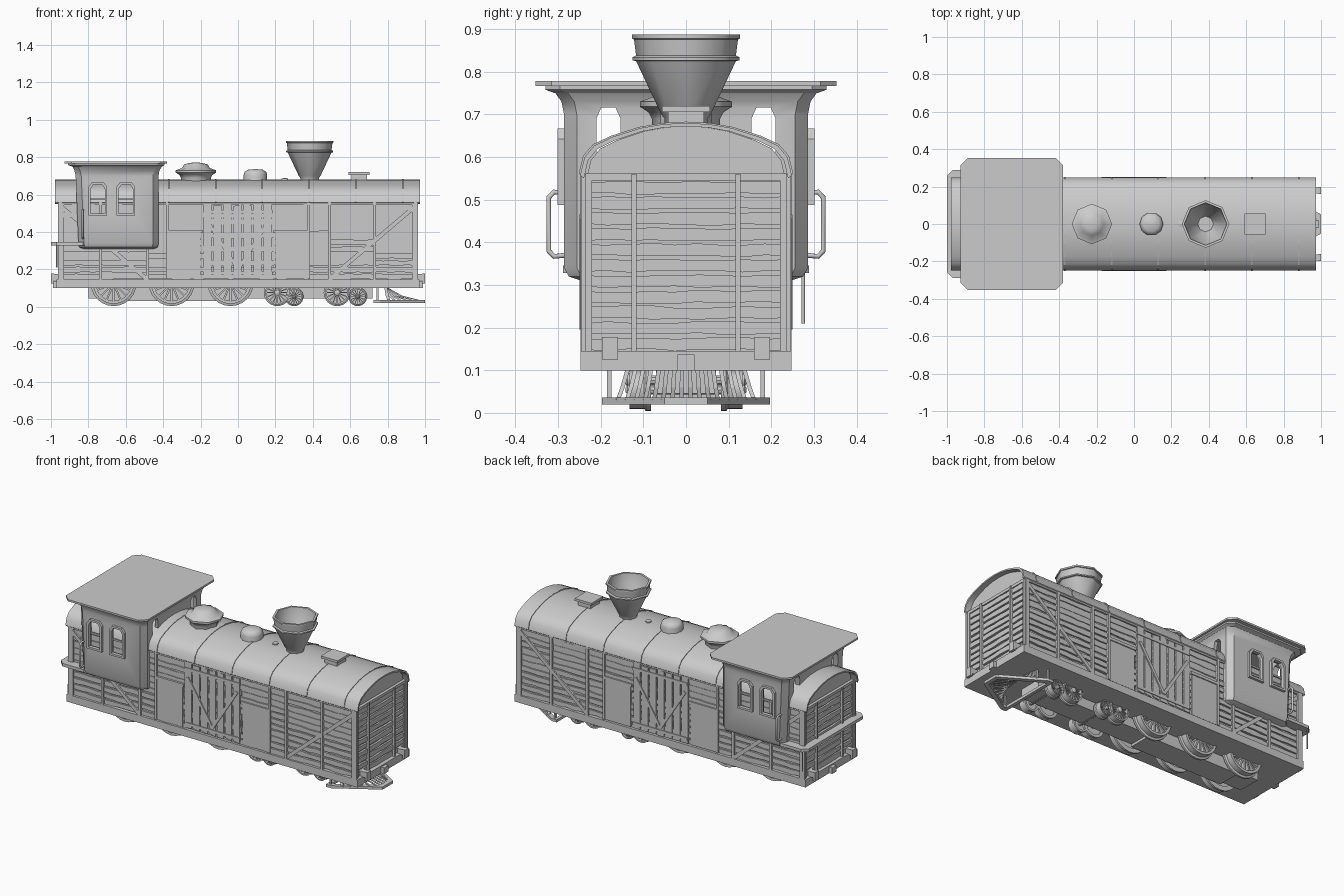
import bpy, bmesh, math, random
from mathutils import Vector

if "Cube" in bpy.data.objects:
    bpy.data.objects.remove(bpy.data.objects["Cube"])

random.seed(4)

# ---------- helpers ----------
def finish(bm, name, smooth=None):
    bmesh.ops.recalc_face_normals(bm, faces=bm.faces)
    me = bpy.data.meshes.new(name)
    bm.to_mesh(me)
    bm.free()
    ob = bpy.data.objects.new(name, me)
    bpy.context.collection.objects.link(ob)
    if smooth:
        bpy.ops.object.select_all(action='DESELECT')
        bpy.context.view_layer.objects.active = ob
        ob.select_set(True)
        bpy.ops.object.shade_smooth_by_angle(angle=math.radians(smooth))
    return ob

PUT = {'x': lambda u, v, a: (a, u, v), 'y': lambda u, v, a: (u, a, v), 'z': lambda u, v, a: (u, v, a)}

def loft(bm, rings, caps=True, closed=False):
    rows = [[bm.verts.new(p) for p in r] for r in rings]
    n = len(rows[0])
    pairs = list(zip(rows, rows[1:])) + ([(rows[-1], rows[0])] if closed else [])
    for a, b in pairs:
        for i in range(n):
            bm.faces.new((a[i], a[(i + 1) % n], b[(i + 1) % n], b[i]))
    if caps:
        bm.faces.new(rows[0])
        bm.faces.new(rows[-1])

def slab(bm, pts, axis, a0, a1):
    loft(bm, [[PUT[axis](u, v, a) for u, v in pts] for a in (a0, a1)])

def box(bm, x0, x1, y0, y1, z0, z1):
    slab(bm, [(x0, y0), (x1, y0), (x1, y1), (x0, y1)], 'z', z0, z1)

def strip(p, q, w):
    p, q = Vector(p), Vector(q)
    d = (q - p).normalized() * w / 2
    n = Vector((-d.y, d.x))
    return [tuple(v) for v in (p + n, q + n, q - n, p - n)]

def plank(u0, u1, z0, z1, n, j):
    us = [u0 + (u1 - u0) * i / n for i in range(n + 1)]
    return [(u, z0 + random.uniform(0, j)) for u in us] + [(u, z1 - random.uniform(0, j)) for u in us[::-1]]

def lathe(bm, prof, n, axis, c, closed=False):
    rings = [[Vector(c) + Vector(PUT[axis](r * math.cos(2 * math.pi * i / n), r * math.sin(2 * math.pi * i / n), h))
              for i in range(n)] for r, h in prof]
    loft(bm, rings, not closed, closed)

def rect8(x0, x1, hy, c, z):
    p = [(x0 + c, -hy), (x1 - c, -hy), (x1, -hy + c), (x1, hy - c), (x1 - c, hy), (x0 + c, hy), (x0, hy - c), (x0, -hy + c)]
    return [(x, y, z) for x, y in p]

def tube(name, pts, r):
    cu = bpy.data.curves.new(name, 'CURVE')
    cu.dimensions, cu.bevel_depth, cu.bevel_resolution, cu.use_fill_caps = '3D', r, 2, True
    sp = cu.splines.new('POLY')
    sp.points.add(len(pts) - 1)
    for p, co in zip(sp.points, pts):
        p.co = (*co, 1)
    bpy.context.collection.objects.link(bpy.data.objects.new(name, cu))

def cut(ob, bm):
    cutter = finish(bm, "cutter")
    cutter.hide_render = True
    m = ob.modifiers.new("cut", 'BOOLEAN')
    m.object, m.operation, m.solver = cutter, 'DIFFERENCE', 'EXACT'
    bpy.ops.object.select_all(action='DESELECT')
    bpy.context.view_layer.objects.active = ob
    ob.select_set(True)
    bpy.ops.object.modifier_apply(modifier=m.name)
    bpy.data.objects.remove(cutter)

# ---------- underframe and body core ----------
bm = bmesh.new()
box(bm, -.97, .97, -.247, .247, .10, .145)
finish(bm, "base_beam")
half = [(.248, .558), (.238, .60), (.215, .627), (.173, .647), (.107, .668), (.055, .677)]
arch = half + [(0, .68)] + [(-y, z) for y, z in half[::-1]]
bm = bmesh.new()
gable = [(y * .94, z - .008) for y, z in arch]
slab(bm, [(-.226, .14)] + gable[::-1] + [(.226, .14)], 'x', -.94, .94)
finish(bm, "body_core")

# ---------- horizontal planks on sides and ends ----------
bays = [-.95, -.735, -.485, -.185, .19, .49, .73, .95]
bm = bmesh.new()
N, Z0, DZ = 11, .145, .0367
for k in range(N):
    z = Z0 + k * DZ
    for s in (-1, 1):
        for a, b in zip(bays, bays[1:]):
            slab(bm, plank(a, b, z, z + DZ - .003, 5, .006), 'y', s * .222, s * random.uniform(.234, .239))
        slab(bm, plank(-.238, .238, z, z + DZ - .003, 9, .006), 'x', s * .935, s * random.uniform(.949, .953))
finish(bm, "wall_planks")

# ---------- posts, rails and braces ----------
bm = bmesh.new()
for s in (-1, 1):
    for x in (-.95, -.735, -.485, .49, .73, .95):
        box(bm, x - .008, x + .008, s * .22, s * .247, .10, .56)
    for y in (-.24, -.122, .122, .24):
        box(bm, s * .93, s * .963, y - .006, y + .006, .10, .56)
    box(bm, -.955, .955, s * .22, s * .244, .545, .562)
    box(bm, s * .92, s * .957, -.24, .24, .545, .562)
    for e in (-1, 1):
        slab(bm, strip((e * .95, .54), (e * .49, .15), .022), 'y', s * .23, s * .245)
finish(bm, "body_frame")

# ---------- sliding doors with side panels ----------
bm = bmesh.new()
for s in (-1, 1):
    for i in range(7):
        x = -.185 + i * .0536
        slab(bm, plank(x, x + .044, .15, .55, 1, .012), 'y', s * .23, s * .244)
    for z in (.17, .50):
        box(bm, -.18, .185, s * .24, s * .248, z, z + .018)
    for e in (-1, 1):
        slab(bm, strip((e * .165, .46), (0, .2), .018), 'y', s * .24, s * .25)
        box(bm, e * .2, e * .38, s * .23, s * .241, .15, .395)
        box(bm, e * .19, e * .385, s * .23, s * .247, .395, .412)
        box(bm, e * .372, e * .385, s * .23, s * .247, .15, .56)
finish(bm, "side_doors")

# ---------- arched roof and its seams ----------
bm = bmesh.new()
inner = [(y * .965, z - .008) for y, z in arch[::-1]]
slab(bm, arch + inner, 'x', -.978, .972)
finish(bm, "wagon_roof", 40)
bm = bmesh.new()
for k in range(6):
    x = -.37 + k * .25
    slab(bm, [(y * 1.014, z + .003) for y, z in arch] + arch[::-1], 'x', x - .004, x + .004)
finish(bm, "roof_seams")

# ---------- roof fittings ----------
def turned(name, x, n, prof, ang=50):
    b = bmesh.new()
    lathe(b, prof, n, 'z', (x, 0, 0))
    finish(b, name, ang)

turned("chimney", .383, 8, [(.05, .65), (.05, .69), (.058, .70), (.117, .825), (.126, .827), (.126, .834), (.117, .838),
       (.122, .876), (.127, .878), (.127, .887), (.114, .887), (.106, .83), (.042, .70), (.001, .70)], 46)
turned("sand_dome", -.225, 8, [(.08, .64), (.08, .69), (.088, .705), (.108, .718), (.108, .73), (.075, .742),
       (.062, .762), (.03, .77), (.001, .772)])
turned("steam_dome", .093, 10, [(.063, .64), (.063, .705), (.058, .722), (.04, .733), (.001, .737)])
turned("whistle_cap", .25, 8, [(.017, .66), (.017, .686), (.001, .69)])
bm = bmesh.new()
box(bm, .607, .69, -.042, .042, .65, .708)
box(bm, .592, .704, -.056, .056, .706, .72)
finish(bm, "roof_hatch")

# ---------- cab ----------
bm = bmesh.new()
loft(bm, [rect8(-.835, -.44, .245, .02, .31), rect8(-.85, -.428, .275, .03, .32), rect8(-.853, -.425, .286, .03, .34),
          rect8(-.868, -.425, .286, .03, .70), rect8(-.875, -.42, .292, .03, .73), rect8(-.885, -.405, .308, .03, .752)])
cab = finish(bm, "cab_walls")
bm = bmesh.new()
box(bm, -.835, -.445, -.266, .266, .345, .742)
cut(cab, bm)

def arched(u, w, z0, z1):
    return [(u - w, z0), (u + w, z0), (u + w, z1 - .025), (u + w * .6, z1), (u - w * .6, z1), (u - w, z1 - .025)]

for axis, us, w, z0, z1, a in (('y', (-.75, -.6), .043, .495, .66, .4), ('x', (-.182, .182), .028, .58, .716, 1.2)):
    bm = bmesh.new()
    for u in us:
        slab(bm, arched(u, w, z0, z1), axis, -a, a)
    cut(cab, bm)
bpy.ops.object.shade_smooth_by_angle(angle=math.radians(35))

# window frames with a sash bar
bm = bmesh.new()
for s in (-1, 1):
    for u in (-.75, -.6):
        rings = []
        for w, z0, z1, a in ((.05, .488, .667, .28), (.05, .488, .667, .301), (.038, .5, .655, .301), (.038, .5, .655, .28)):
            rings.append([(p, s * a, z) for p, z in arched(u, w, z0, z1)])
        loft(bm, rings, False, True)
        box(bm, u - .04, u + .04, s * .27, s * .28, .57, .58)
finish(bm, "cab_window_frames")

bm = bmesh.new()
loft(bm, [rect8(-.885, -.405, .308, .03, .75), rect8(-.91, -.393, .33, .035, .758), rect8(-.91, -.393, .33, .035, .768)])
loft(bm, [rect8(-.927, -.38, .353, .038, .767), rect8(-.927, -.38, .353, .038, .778)])
finish(bm, "cab_roof")

# rear walkway, handrails and hanging rod
bm = bmesh.new()
loft(bm, [rect8(-1, -.8, .288, .03, .328), rect8(-1, -.8, .288, .03, .346)])
finish(bm, "rear_walkway")
for s in (-1, 1):
    tube("cab_handrail", [(-.83, s * y, z) for y, z in ((.28, .515), (.31, .518), (.322, .505), (.322, .38), (.31, .367), (.28, .37))], .006)
tube("step_rod", [(-.97, .275, .34), (-.97, .275, .21)], .004)

# ---------- wheels ----------
def wheel(bm, x, y, s, R):
    r, c = R * .9, (x, 0, R + .004)
    Y = lambda d: s * (y + d)
    lathe(bm, [(R, Y(0)), (R, Y(.012)), (r, Y(.016)), (r, Y(.05)), (r * .86, Y(.05)), (r * .86, Y(0))], 24, 'y', c, True)
    lathe(bm, [(R * .22, Y(0)), (R * .22, Y(.055)), (R * .1, Y(.06))], 12, 'y', c)
    lathe(bm, [(r * .88, Y(.012)), (r * .88, Y(.02))], 24, 'y', c)
    for i in range(16):
        a = i * math.pi / 8
        d = Vector((math.cos(a), math.sin(a)))
        o = Vector((x, R + .004))
        slab(bm, strip(o + d * R * .15, o + d * r * .9, R * .08), 'y', Y(.018), Y(.042))

bm = bmesh.new()
for x, R in ((-.665, .122), (-.355, .122), (-.04, .122), (.21, .072), (.3, .05), (.53, .072), (.64, .05)):
    for s in (-1, 1):
        wheel(bm, x, .082, s, R)
    lathe(bm, [(.012, -.09), (.012, .09)], 10, 'y', (x, 0, R + .004))
finish(bm, "wheels", 35)
bm = bmesh.new()
box(bm, -.8, .72, -.07, .07, .045, .11)
box(bm, -.66, -.04, -.072, .072, .03, .06)
finish(bm, "chassis_frame")

# ---------- buffers and couplings ----------
bm = bmesh.new()
for e in (-1, 1):
    for s in (-1, 1):
        box(bm, e * .95, e * .99, s * .163, s * .194, .142, .175)
        box(bm, e * .985, e * 1.0, s * .16, s * .197, .125, .178)
    box(bm, e * .95, e * .99, -.02, .02, .10, .137)
finish(bm, "buffers_and_couplers")

# ---------- pilot grille ----------
bm = bmesh.new()
vee = [(.725, -.197), (.76, -.197), (1.0, -.05), (1.0, .05), (.76, .197), (.725, .197)]
hole = [(.745, -.165), (.765, -.165), (.975, -.035), (.975, .035), (.765, .165), (.745, .165)]
loft(bm, [[(x, y, z) for x, y in p] for p, z in ((vee, .02), (vee, .036), (hole, .036), (hole, .02))], False, True)
for i in range(16):
    y = -.16 + i * .32 / 15
    xb = .988 - max(0, abs(y) - .05) * 1.63
    path = [(xb, y, .03), (xb - (xb - .79) * .6, y * .93, .06), (.79, y * .85, .105)]
    loft(bm, [[(px + a, py + b, pz) for a, b in ((-.008, -.005), (.008, -.005), (.008, .005), (-.008, .005))] for px, py, pz in path])
for s in (-1, 1):
    box(bm, .74, .75, s * .175, s * .185, .03, .11)
finish(bm, "pilot_grille")
